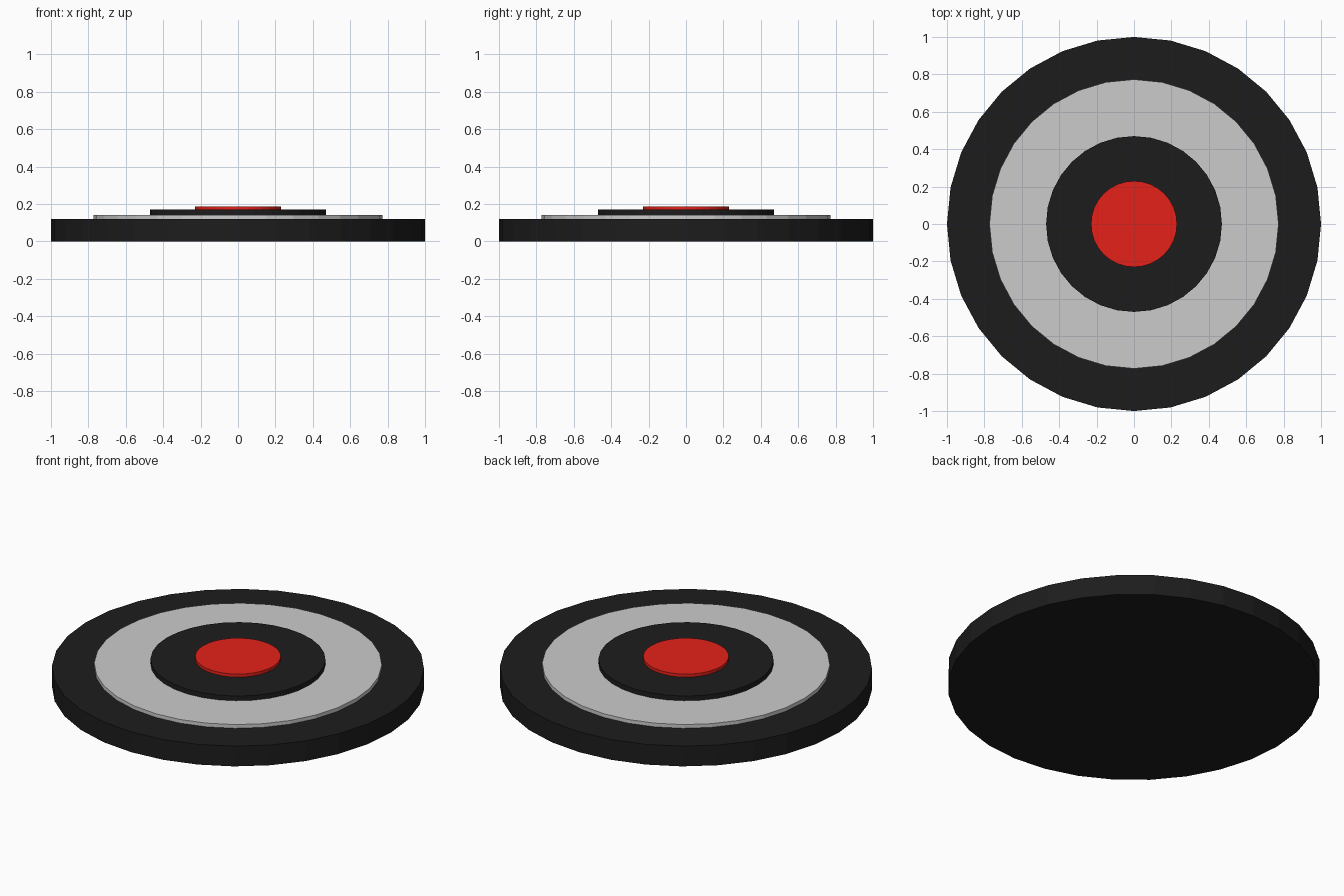
import bpy

if "Cube" in bpy.data.objects:
    bpy.data.objects.remove(bpy.data.objects["Cube"])


def make_material(name, rgb):
    mat = bpy.data.materials.new(name)
    mat.diffuse_color = (*rgb, 1.0)
    mat.use_nodes = True
    mat.node_tree.nodes["Principled BSDF"].inputs["Base Color"].default_value = mat.diffuse_color
    return mat


def disc(name, radius, bottom, top, mat=None):
    # 32-sided flat-shaded disc between two heights
    bpy.ops.mesh.primitive_cylinder_add(
        vertices=32, radius=radius, depth=top - bottom,
        location=(0, 0, (bottom + top) / 2))
    obj = bpy.context.object
    obj.name = name
    if mat:
        obj.data.materials.append(mat)
    return obj


black = make_material("black", (0.012, 0.012, 0.012))
red = make_material("red", (0.78, 0.016, 0.01))

# Stacked discs, widest at the bottom
disc("base_disc", 1.0, 0.0, 0.12, black)
disc("grey_ring", 0.773, 0.12, 0.142)
disc("inner_disc", 0.47, 0.142, 0.17, black)
disc("center_button", 0.23, 0.17, 0.188, red)
